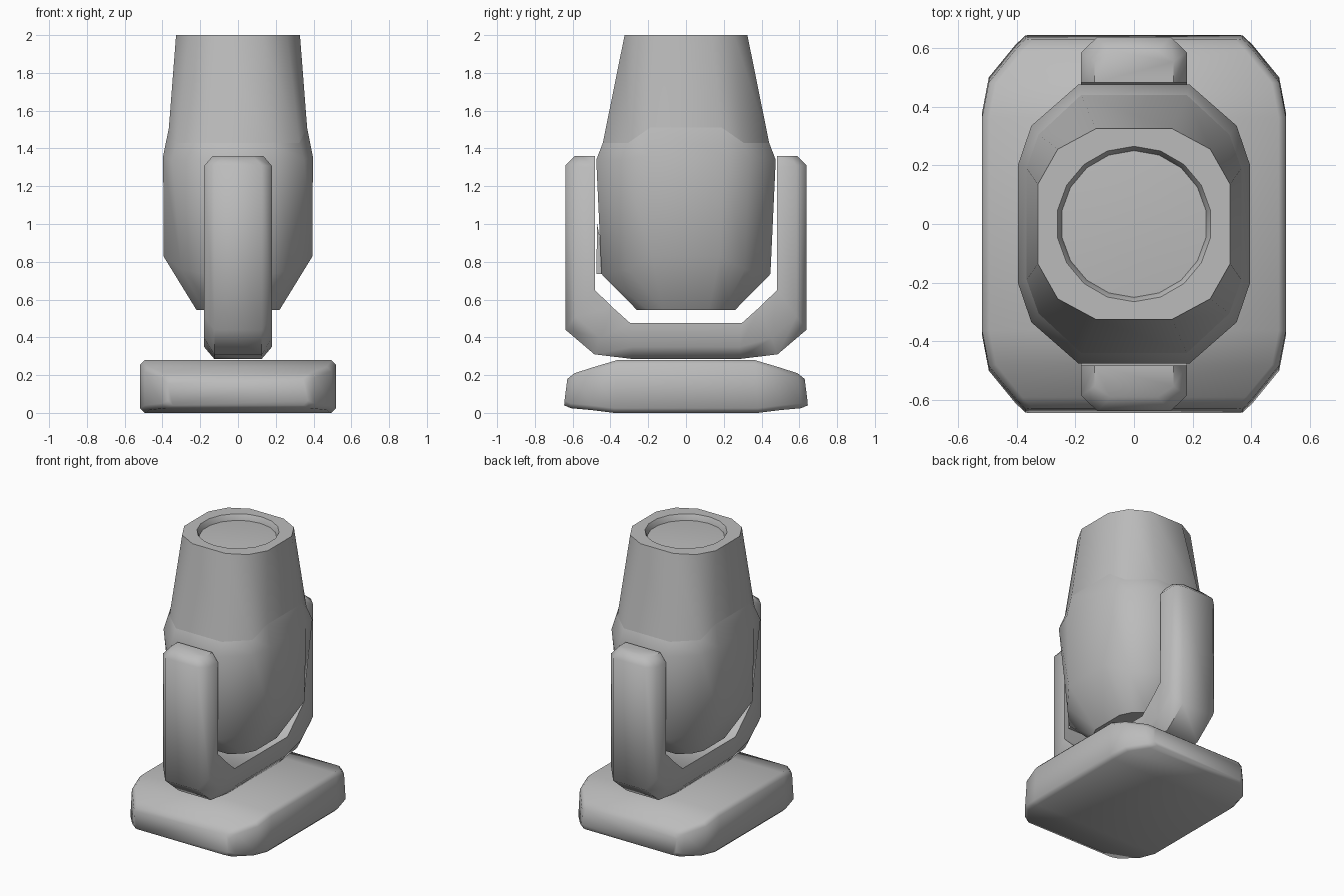
import bpy, bmesh, math

cube = bpy.data.objects.get("Cube")
if cube:
    bpy.data.objects.remove(cube, do_unlink=True)

grey = bpy.data.materials.new("plain grey")
grey.use_nodes = True
colour = (0.5, 0.5, 0.5, 1)
grey.diffuse_color = colour
grey.node_tree.nodes["Principled BSDF"].inputs["Base Color"].default_value = colour


def loft(bm, rings):
    """Skin a list of equal rings with quads and return the rings of vertices."""
    loops = [[bm.verts.new(p) for p in ring] for ring in rings]
    for a, b in zip(loops, loops[1:]):
        for i in range(len(a)):
            j = (i + 1) % len(a)
            bm.faces.new((a[i], a[j], b[j], b[i]))
    return loops


def finish(bm, name, angle):
    bmesh.ops.recalc_face_normals(bm, faces=bm.faces[:])
    mesh = bpy.data.meshes.new(name)
    bm.to_mesh(mesh)
    bm.free()
    mesh.materials.append(grey)
    obj = bpy.data.objects.new(name, mesh)
    bpy.context.collection.objects.link(obj)
    bpy.ops.object.select_all(action="DESELECT")
    obj.select_set(True)
    bpy.context.view_layer.objects.active = obj
    bpy.ops.object.shade_smooth_by_angle(angle=math.radians(angle))
    return obj


def solid(name, rings, angle=50):
    bm = bmesh.new()
    loops = loft(bm, rings)
    bm.faces.new(loops[0])
    bm.faces.new(loops[-1])
    return finish(bm, name, angle)


def twelve_sided(quarter):
    """Mirror three corner points into a full ring around z."""
    ring = []
    for sx, sy in ((1, 1), (1, -1), (-1, -1), (-1, 1)):
        pts = quarter if sx * sy > 0 else quarter[::-1]
        ring += [(sx * x, sy * y, z) for x, y, z in pts]
    return ring


# Base: bevelled box sections along y, sloping down at both ends
def base_section(y, w, low, high, b=0.025):
    pts = [(w - b, low), (w, low + b), (w, high - b), (w - b, high)]
    pts += [(-x, z) for x, z in reversed(pts)]
    return [(x, y * (1 - 0.2 * max(0, z - 0.05)), z) for x, z in pts]


half_base = [(0.645, 0.37, 0.04, 0.18), (0.61, 0.405, 0.025, 0.21),
             (0.5, 0.495, 0.015, 0.245), (0.38, 0.518, 0, 0.28)]
stations = half_base + [(-y, w, a, b) for y, w, a, b in reversed(half_base)]
solid("base", [base_section(*s) for s in stations], 55)


# Yoke: U-shaped sweep, chamfered on its outer side only
def yoke_section(side, inner, outer, w):
    mid = [i + (o - i) * 0.66 for i, o in zip(inner, outer)]
    pts = [(w, inner), (w, mid), (w - 0.055, outer)]
    pts += [(-x, p) for x, p in reversed(pts)]
    return [(x, side * p[0], p[1]) for x, p in pts]


half_yoke = [((0.482, 1.36), (0.59, 1.36), 0.135),
             ((0.482, 1.30), (0.638, 1.31), 0.18),
             ((0.482, 0.65), (0.638, 0.44), 0.18),
             ((0.39, 0.56), (0.485, 0.31), 0.18),
             ((0.295, 0.475), (0.28, 0.285), 0.18)]
solid("yoke", [yoke_section(1, *s) for s in half_yoke]
      + [yoke_section(-1, *s) for s in reversed(half_yoke)])

# Head: lower housing
seam = [(0.18, 0.44, 1.43), (0.325, 0.305, 1.43), (0.366, 0.19, 1.51)]
housing = [
    [(0.10, 0.26, 0.545), (0.18, 0.20, 0.545), (0.22, 0.12, 0.545)],
    [(0.17, 0.447, 0.735), (0.30, 0.31, 0.76), (0.395, 0.18, 0.83)],
    [(0.19, 0.475, 1.34), (0.35, 0.335, 1.34), (0.396, 0.20, 1.36)],
    seam,
]
solid("head_housing", [twelve_sided(q) for q in housing], 45)

# Small wedge on the front of the housing, behind the arm
solid("housing_wedge", [[(x, -0.47, 1.0), (x, -0.475, 0.735), (x, -0.42, 0.735)]
                        for x in (-0.15, 0.15)], 30)

# Head: tapered barrel with a recessed lens
bm = bmesh.new()
mouth = [(0.13, 0.325, 2), (0.26, 0.255, 2), (0.328, 0.135, 2)]
barrel = loft(bm, [twelve_sided(seam), twelve_sided(mouth)])
bm.faces.new(barrel[0])
recess = [[(r * math.sin(i * math.tau / 18), r * math.cos(i * math.tau / 18), z)
           for i in range(18)]
          for r, z in ((0.265, 2), (0.257, 1.985), (0.25, 1.96), (0.12, 1.97))]
lens = loft(bm, recess)
bm.faces.new(lens[-1])


def ring_edges(loop):
    return [bm.edges.get((v, loop[i - 1])) for i, v in enumerate(loop)]


bmesh.ops.bridge_loops(bm, edges=ring_edges(barrel[-1]) + ring_edges(lens[0]))
finish(bm, "head_barrel", 40)
